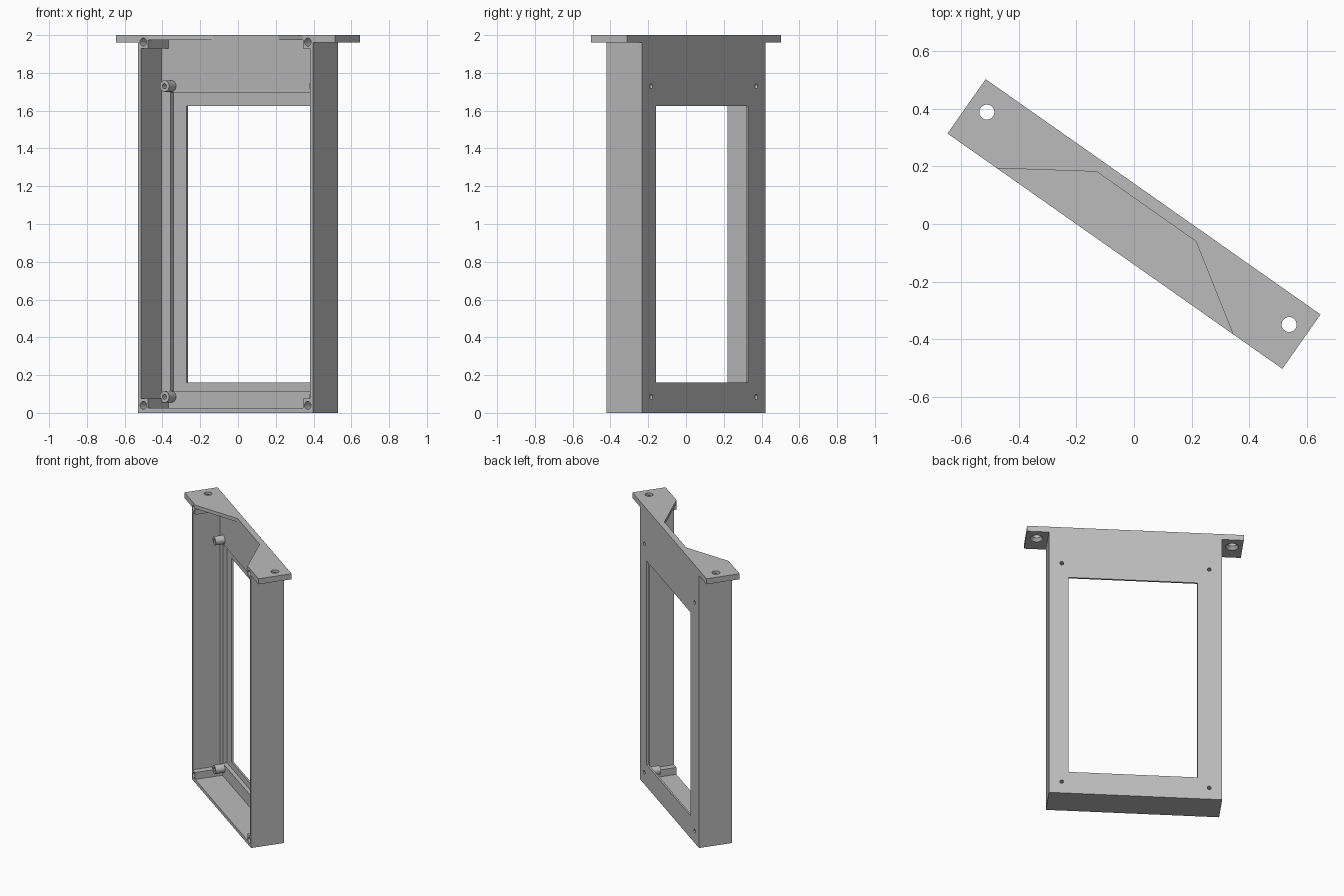
import bpy, bmesh, math
from mathutils import Matrix

cube = bpy.data.objects.get("Cube")
if cube:
    bpy.data.objects.remove(cube, do_unlink=True)

grey = bpy.data.materials.new("plain_grey")
grey.use_nodes = True
colour = (0.5, 0.5, 0.5, 1)
grey.diffuse_color = colour
grey.node_tree.nodes["Principled BSDF"].inputs["Base Color"].default_value = colour


def finish(name, bm):
    bmesh.ops.recalc_face_normals(bm, faces=bm.faces)
    mesh = bpy.data.meshes.new(name)
    bm.to_mesh(mesh)
    bm.free()
    mesh.materials.append(grey)
    ob = bpy.data.objects.new(name, mesh)
    bpy.context.collection.objects.link(ob)
    return ob


def prism(name, outline, z0, z1):
    bm = bmesh.new()
    face = bm.faces.new([bm.verts.new((x, y, z0)) for x, y in outline])
    top = bmesh.ops.extrude_face_region(bm, geom=[face])["geom"]
    bmesh.ops.translate(bm, vec=(0, 0, z1 - z0),
                        verts=[v for v in top if isinstance(v, bmesh.types.BMVert)])
    return finish(name, bm)


def box(name, x0, x1, y0, y1, z0, z1):
    return prism(name, [(x0, y0), (x1, y0), (x1, y1), (x0, y1)], z0, z1)


def cylinder(name, centre, r0, r1, depth, along_y=True):
    bm = bmesh.new()
    bmesh.ops.create_cone(bm, cap_ends=True, segments=32, radius1=r0, radius2=r1, depth=depth)
    turn = Matrix.Rotation(math.pi / 2, 4, 'X') if along_y else Matrix()
    bm.transform(Matrix.Translation(centre) @ turn)
    return finish(name, bm)


def combine(tool, operation):
    mod = housing.modifiers.new(tool.name, 'BOOLEAN')
    mod.operation, mod.solver, mod.object = operation, 'EXACT', tool
    bpy.context.view_layer.objects.active = housing
    bpy.ops.object.modifier_apply(modifier=mod.name)
    bpy.data.objects.remove(tool, do_unlink=True)


HALF, WALL, DEPTH, FLOOR = 0.567, 0.547, 0.115, 0.074

# Open-fronted housing with a screen pocket, window and notched top
housing = box("housing", -HALF, HALF, -DEPTH, DEPTH, 0, 2)
combine(box("cavity", -WALL, WALL, -0.2, FLOOR, 0.025, 1.975), 'DIFFERENCE')
combine(box("pocket", -0.49, 0.49, 0, 0.102, 0.115, 1.695), 'DIFFERENCE')
combine(box("window", -0.405, 0.44, 0, 0.2, 0.16, 1.625), 'DIFFERENCE')
combine(prism("notch", [(-0.63, -0.2), (0.63, -0.2), (0.21, FLOOR), (-0.21, FLOOR)],
              1.95, 2.1), 'DIFFERENCE')

for side in (-1, 1):
    # Mounting ears with countersunk holes
    x0, x1 = sorted((side * 0.556, side * 0.709))
    combine(box("ear", x0, x1, -DEPTH, DEPTH, 1.96, 2), 'UNION')
    combine(cylinder("ear_hole", (side * 0.64, 0.024, 2), 0.026, 0.026, 0.2, False), 'DIFFERENCE')
    combine(cylinder("countersink", (side * 0.64, 0.024, 1.965), 0.052, 0.026, 0.03, False),
            'DIFFERENCE')
    # Corner screw blocks with blind holes
    x0, x1 = sorted((side * 0.502, side * 0.56))
    for z0, z1, hole in ((0.01, 0.075, 0.04), (1.93, 1.99, 1.963)):
        combine(box("corner_block", x0, x1, -DEPTH, 0.09, z0, z1), 'UNION')
        combine(cylinder("corner_hole", (side * 0.532, -0.07, hole), 0.021, 0.021, 0.12),
                'DIFFERENCE')
    # Standoffs for the screen, drilled through the panel
    for z in (0.085, 1.73):
        combine(cylinder("standoff", (side * 0.483, 0.05, z), 0.03, 0.03, 0.08), 'UNION')
        combine(cylinder("screw_hole", (side * 0.483, 0.1, z), 0.013, 0.013, 0.24), 'DIFFERENCE')

# Turn the whole frame
housing.data.transform(Matrix.Rotation(math.radians(-35.1), 4, 'Z'))
bpy.ops.object.select_all(action='DESELECT')
housing.select_set(True)
bpy.context.view_layer.objects.active = housing
bpy.ops.object.shade_smooth_by_angle(angle=math.radians(30))
